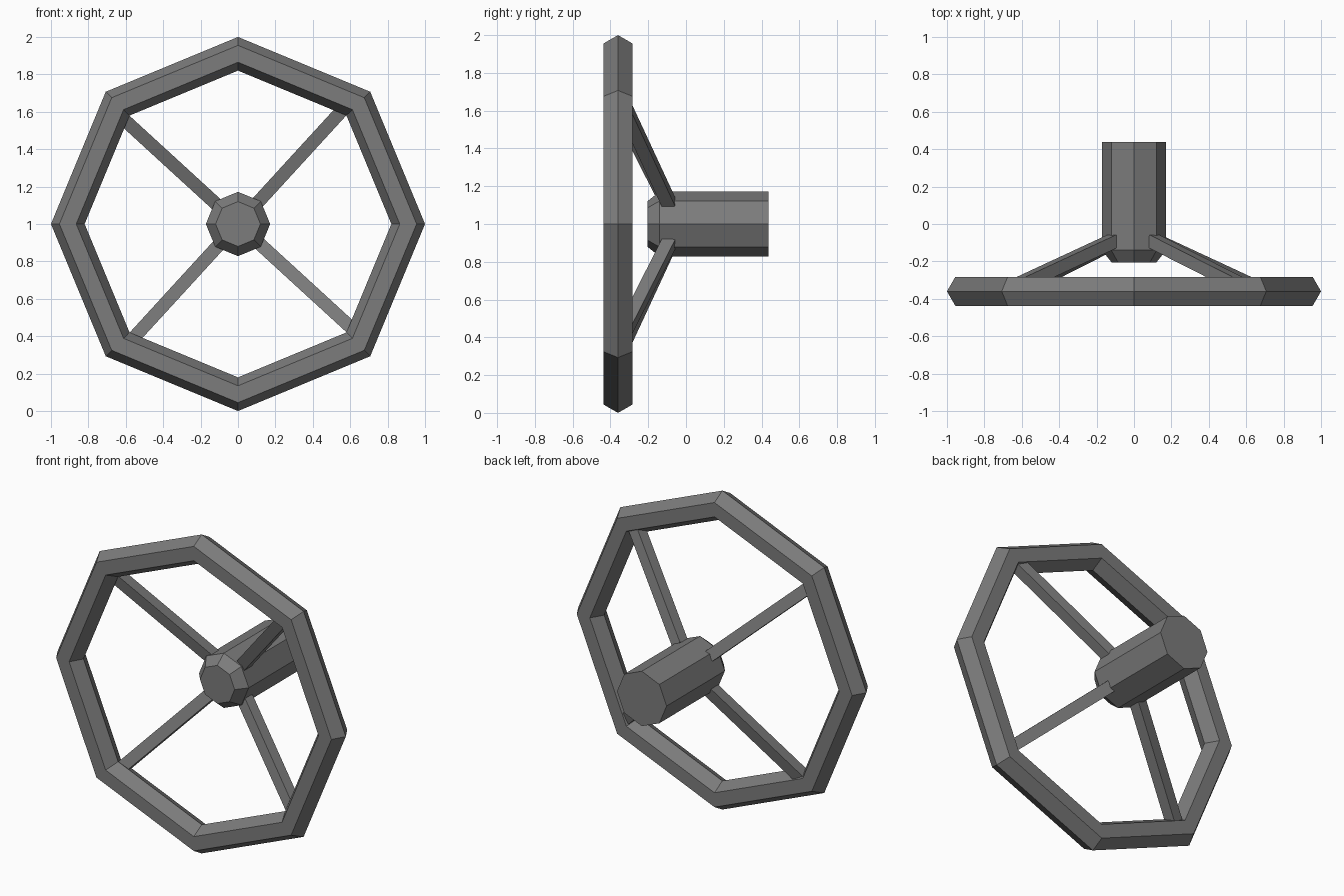
import bpy, bmesh, math
from mathutils import Vector, Matrix

if "Cube" in bpy.data.objects:
    bpy.data.objects.remove(bpy.data.objects["Cube"])

grey = bpy.data.materials.new("dark grey")
grey.diffuse_color = (0.2, 0.2, 0.2, 1)
grey.use_nodes = True
grey.node_tree.nodes["Principled BSDF"].inputs["Base Color"].default_value = grey.diffuse_color
CENTRE_Z = 1.0


def finish(name, bm):
    bmesh.ops.recalc_face_normals(bm, faces=bm.faces)
    mesh = bpy.data.meshes.new(name)
    bm.to_mesh(mesh)
    bm.free()
    mesh.materials.append(grey)
    obj = bpy.data.objects.new(name, mesh)
    bpy.context.collection.objects.link(obj)
    return obj


def ring(bm, radius, y, sides=8):
    return [bm.verts.new((radius * math.cos(2 * math.pi * i / sides), y,
                          CENTRE_Z + radius * math.sin(2 * math.pi * i / sides)))
            for i in range(sides)]


def bridge(bm, a, b):
    n = len(a)
    for i in range(n):
        j = (i + 1) % n
        bm.faces.new((a[i], a[j], b[j], b[i]))


# Wheel rim: octagon with a hexagonal section
bm = bmesh.new()
rings = []
for k in range(6):
    t = k * math.pi / 3
    rings.append(ring(bm, 0.91 + 0.09 * math.cos(t), -0.36 + 0.09 * math.sin(t)))
for k in range(6):
    bridge(bm, rings[k], rings[(k + 1) % 6])
finish("wheel_rim", bm)

# Hub: octagonal shaft with a chamfered front
bm = bmesh.new()
rings = [ring(bm, r, y) for r, y in ((0.12, -0.205), (0.172, -0.14), (0.172, 0.438))]
bridge(bm, rings[0], rings[1])
bridge(bm, rings[1], rings[2])
bm.faces.new(rings[0])
bm.faces.new(rings[2])
finish("hub", bm)

# Four square spokes slanting from hub to rim
for k in range(4):
    ang = math.radians(47.5 + 90 * k)
    out = Vector((math.cos(ang), 0, math.sin(ang)))
    centre = Vector((0, 0, CENTRE_Z))
    start = centre + out * 0.15 + Vector((0, -0.09, 0))
    end = centre + out * 0.88 + Vector((0, -0.34, 0))
    axis = (end - start).normalized()
    side = Vector((-math.sin(ang), 0, math.cos(ang)))
    normal = axis.cross(side)
    frame = Matrix((side, normal, axis)).transposed().to_4x4()
    bm = bmesh.new()
    bmesh.ops.create_cube(bm, size=1, matrix=Matrix.Translation((start + end) / 2) @ frame
                          @ Matrix.Diagonal((0.07, 0.068, (end - start).length, 1)))
    finish(f"spoke_{k + 1}", bm)
